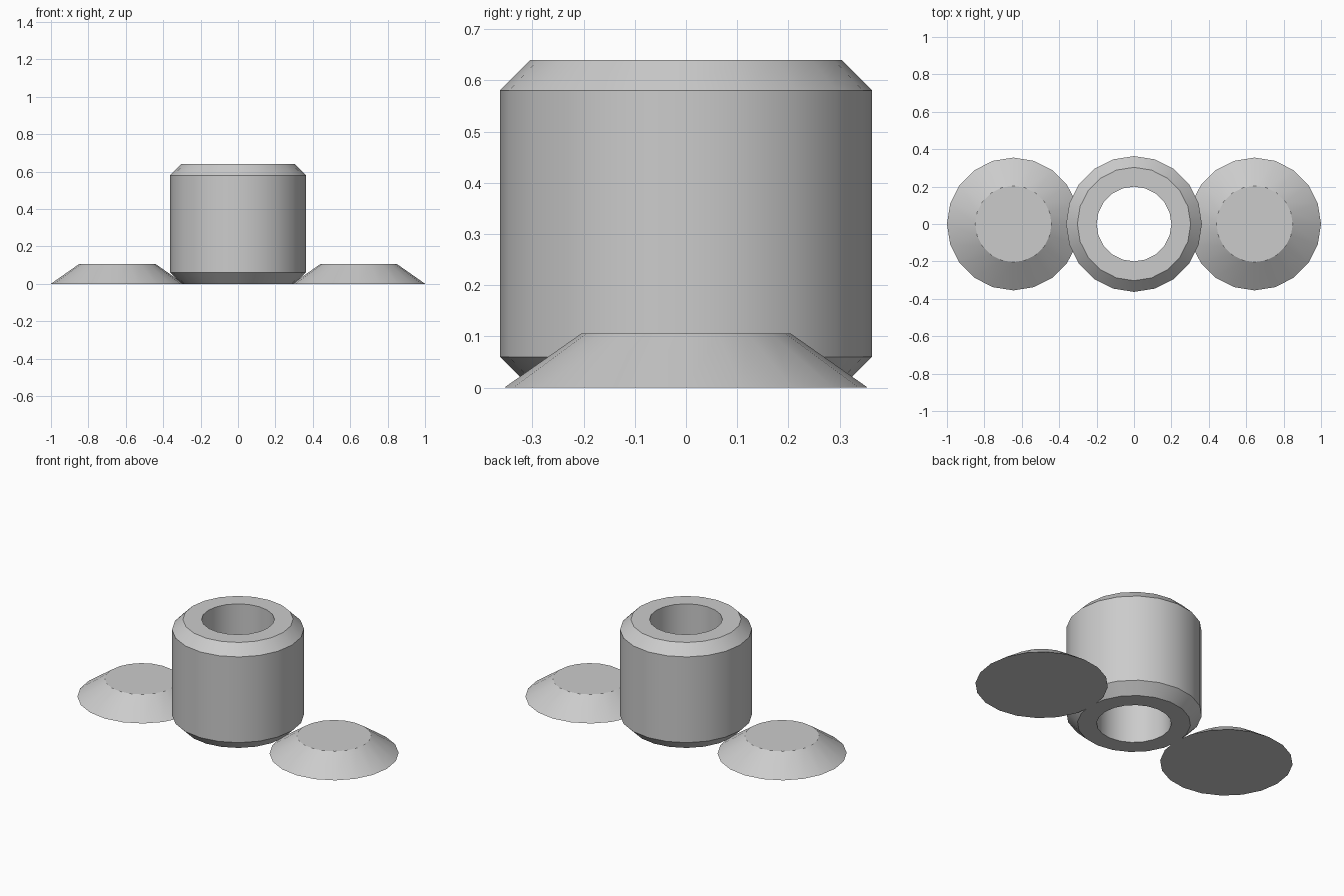
import bpy
import bmesh
import math

SIDES = 20

cube = bpy.data.objects.get("Cube")
if cube:
    bpy.data.objects.remove(cube, do_unlink=True)

grey = bpy.data.materials.new("light_grey")
grey.use_nodes = True
colour = (0.6, 0.6, 0.6, 1)
grey.diffuse_color = colour
grey.node_tree.nodes["Principled BSDF"].inputs["Base Color"].default_value = colour


def lathe(name, profile, x=0, loop=False):
    """Turn a (radius, height) profile around a vertical axis; cap it unless it loops."""
    bm = bmesh.new()
    rings = []
    for r, z in profile:
        angles = [math.tau * i / SIDES for i in range(SIDES)]
        rings.append([bm.verts.new((r * math.cos(a), r * math.sin(a), z)) for a in angles])
    pairs = list(zip(rings, rings[1:]))
    if loop:
        pairs.append((rings[-1], rings[0]))
    else:
        bm.faces.new(rings[0])
        bm.faces.new(rings[-1])
    for low, high in pairs:
        for i in range(SIDES):
            j = (i + 1) % SIDES
            bm.faces.new((low[i], low[j], high[j], high[i]))
    bmesh.ops.recalc_face_normals(bm, faces=bm.faces)
    mesh = bpy.data.meshes.new(name)
    bm.to_mesh(mesh)
    bm.free()
    mesh.materials.append(grey)
    obj = bpy.data.objects.new(name, mesh)
    obj.location.x = x
    bpy.context.collection.objects.link(obj)
    bpy.ops.object.select_all(action="DESELECT")
    obj.select_set(True)
    bpy.context.view_layer.objects.active = obj
    bpy.ops.object.shade_smooth_by_angle(angle=math.radians(30))
    return obj


# Chamfered sleeve with a straight through hole
R, HOLE, H, C = 0.363, 0.2, 0.64, 0.06
lathe("sleeve", [(HOLE, 0), (R - C, 0), (R, C), (R, H - C), (R - C, H), (HOLE, H)], loop=True)

# Low tapered discs on both sides
for side, sign in (("left", 1), ("right", -1)):
    lathe(side + "_disc", [(0.355, 0), (0.204, 0.106)], x=sign * 0.645)
